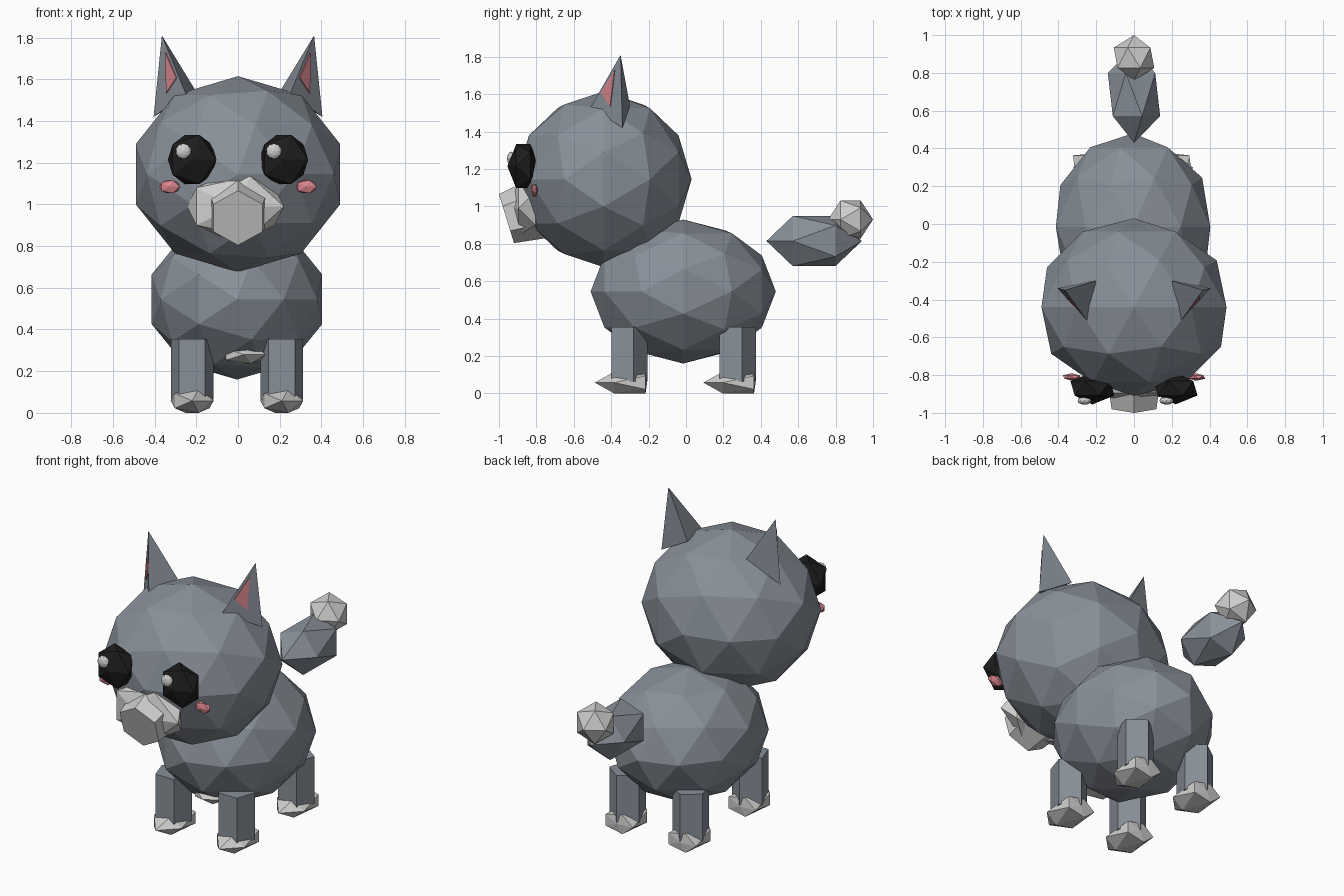
import bpy, bmesh, math
from mathutils import Matrix, Vector

if "Cube" in bpy.data.objects:
    bpy.data.objects.remove(bpy.data.objects["Cube"])


def material(name, color):
    m = bpy.data.materials.new(name)
    m.diffuse_color = (*color, 1)
    m.use_nodes = True
    m.node_tree.nodes["Principled BSDF"].inputs["Base Color"].default_value = m.diffuse_color
    return m


GREY = material("grey_fur", (0.25, 0.28, 0.32))
PALE = material("pale_fur", (0.62, 0.62, 0.61))
PINK = material("pink_skin", (0.68, 0.23, 0.26))
BLACK = material("black_eye", (0.012, 0.012, 0.012))


def finish(name, bm, mat):
    bmesh.ops.recalc_face_normals(bm, faces=bm.faces[:])
    me = bpy.data.meshes.new(name)
    bm.to_mesh(me)
    bm.free()
    me.materials.append(mat)
    ob = bpy.data.objects.new(name, me)
    bpy.context.collection.objects.link(ob)
    return ob


def ball(name, center, radii, mat, detail=1, max_y=None):
    """Faceted ball with its poles along y; max_y flattens its back."""
    bm = bmesh.new()
    bmesh.ops.create_icosphere(bm, subdivisions=detail, radius=1)
    m = (Matrix.Translation(center) @ Matrix.Diagonal((*radii, 1))
         @ Matrix.Rotation(math.pi / 2, 4, 'X'))
    bm.transform(m)
    if max_y is not None:
        for v in bm.verts:
            v.co.y = min(v.co.y, max_y)
    return finish(name, bm, mat)


def prism(name, sides, r0, r1, depth, matrix, mat):
    """Tapered prism along local z, first corner on local +y."""
    bm = bmesh.new()
    rings = []
    for r, z in ((r0, 0), (r1, depth)):
        rings.append([bm.verts.new((r * math.sin(a), r * math.cos(a), z))
                      for a in (2 * math.pi * i / sides for i in range(sides))])
    for i in range(sides):
        j = (i + 1) % sides
        bm.faces.new((rings[0][i], rings[0][j], rings[1][j], rings[1][i]))
    for ring in rings:
        bm.faces.new(ring)
    bm.transform(matrix)
    return finish(name, bm, mat)


# Body and head
ball("body", (-0.005, -0.015, 0.545), (0.43, 0.495, 0.385), GREY, 2)
ball("head", (0, -0.44, 1.145), (0.515, 0.47, 0.47), GREY, 2)
ball("belly_patch", (0.03, -0.29, 0.28), (0.12, 0.1, 0.05), PALE)

# Legs and paws
for end, y in (("front", -0.313), ("back", 0.267)):
    for side, x in (("left", 0.21), ("right", -0.22)):
        prism(f"{end}_{side}_leg", 5, 0.107, 0.107, 0.29,
              Matrix.Translation((x, y, 0.065)), GREY)
        ball(f"{end}_{side}_paw", (x, y + 0.013, 0.058), (0.115, 0.187, 0.068),
             PALE, max_y=y + 0.105)

# Tail
ball("tail", (0, 0.685, 0.815), (0.155, 0.255, 0.158), GREY)
ball("tail_tip", (0, 0.88, 0.93), (0.12, 0.12, 0.12), PALE)

# Muzzle, tilted down, with fluff on both sides
ball("muzzle_fluff", (-0.012, -0.85, 0.99), (0.26, 0.1, 0.17), PALE)
tilt = Matrix.Translation((0, -0.96, 0.935)) @ Matrix.Rotation(math.radians(-72.9), 4, 'X')
prism("muzzle", 6, 0.137, 0.165, 0.19, tilt, PALE)

for side, s in (("left", 1), ("right", -1)):
    # Eyes, highlights and cheeks
    ball(f"{side}_eye", (s * 0.22, -0.87, 1.215), (0.13, 0.085, 0.138), BLACK)
    ball(f"{side}_eye_highlight", (s * 0.217 - 0.045, -0.935, 1.255),
         (0.038, 0.022, 0.038), PALE, 2)
    ball(f"{side}_cheek", (s * 0.328, -0.81, 1.085), (0.055, 0.02, 0.037), PINK)

    # Three-sided ear
    outer, inner, front, apex = [Vector((s * x, y, z)) for x, y, z in (
        (0.405, -0.34, 1.42), (0.2, -0.30, 1.54), (0.25, -0.51, 1.53), (0.365, -0.35, 1.81))]
    bm = bmesh.new()
    a, b, c, t = [bm.verts.new(p) for p in (outer, inner, front, apex)]
    for f in ((a, b, c), (a, b, t), (b, c, t), (c, a, t)):
        bm.faces.new(f)
    finish(f"{side}_ear", bm, GREY)

    # Pink plate on the ear's front outer face
    n = (front - outer).cross(apex - outer).normalized()
    if n.dot(inner - outer) > 0:
        n = -n
    tri = [outer * u + front * v + apex * (1 - u - v)
           for u, v in ((0.07, 0.19), (0.45, 0.36), (0.06, 0.645))]
    bm = bmesh.new()
    low = [bm.verts.new(p - n * 0.002) for p in tri]
    top = [bm.verts.new(p + n * 0.005) for p in tri]
    bm.faces.new(low)
    bm.faces.new(top)
    for i in range(3):
        j = (i + 1) % 3
        bm.faces.new((low[i], low[j], top[j], top[i]))
    finish(f"{side}_inner_ear", bm, PINK)
